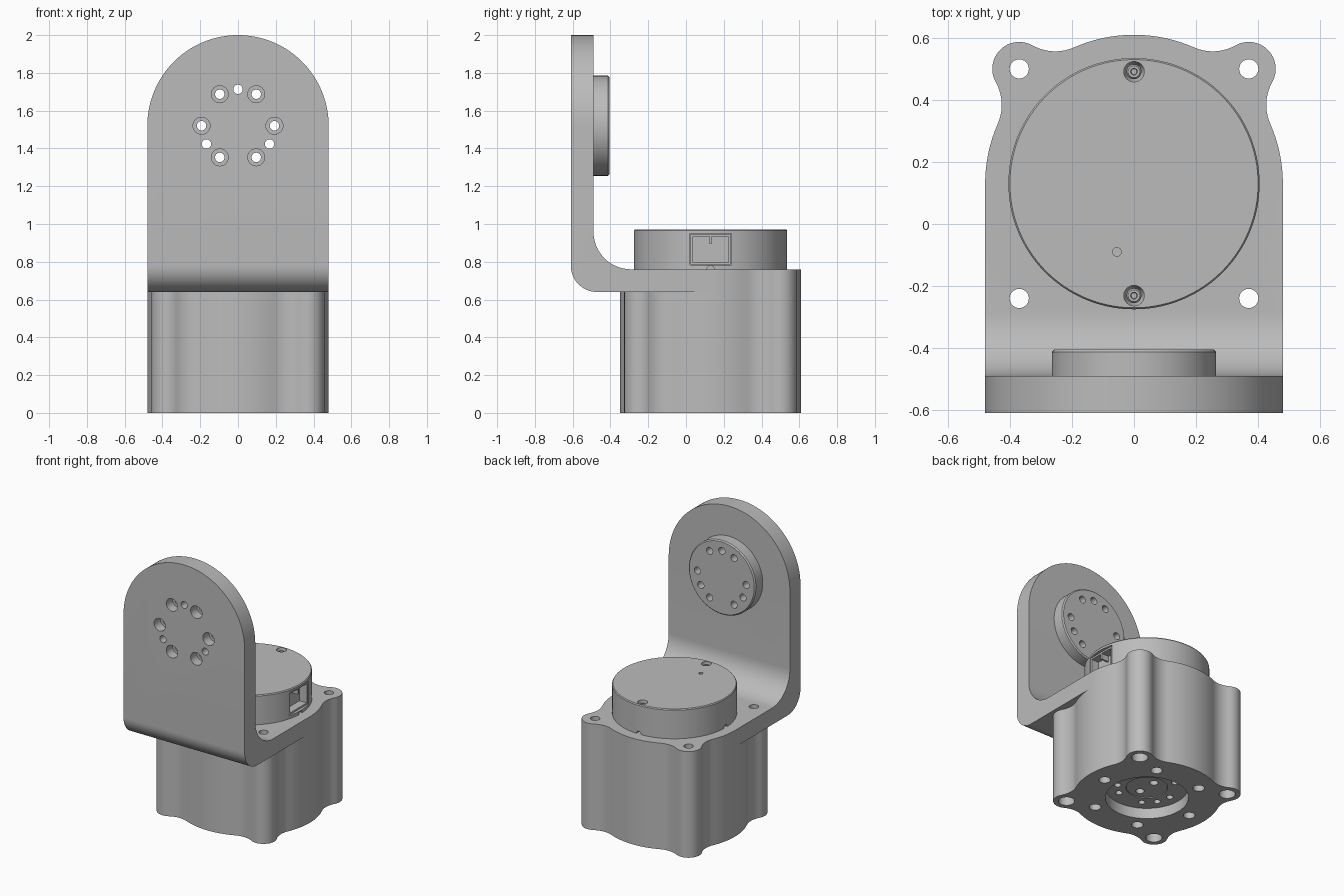
import bpy, bmesh
from math import sin, cos, pi, radians, atan2, acos, hypot
from mathutils import Matrix, Vector

if "Cube" in bpy.data.objects:
    bpy.data.objects.remove(bpy.data.objects["Cube"], do_unlink=True)

metal = bpy.data.materials.new("plain grey metal")
metal.use_nodes = True
GREY = (0.5, 0.5, 0.5, 1)
metal.diffuse_color = GREY
metal.node_tree.nodes["Principled BSDF"].inputs["Base Color"].default_value = GREY

CY = 0.13        # y of the motor axis
R = 0.48         # body radius and half width of the bracket
PIVOT = 1.52     # height of the upper hub
DECK, TOP = 0.64, 0.76


def finish(name, bm):
    bmesh.ops.recalc_face_normals(bm, faces=bm.faces[:])
    mesh = bpy.data.meshes.new(name)
    bm.to_mesh(mesh)
    bm.free()
    mesh.materials.append(metal)
    ob = bpy.data.objects.new(name, mesh)
    bpy.context.collection.objects.link(ob)
    return ob


def prism(name, pts, place, lo, hi):
    """Extrude a 2D outline; place(u, v, w) maps it into space."""
    bm = bmesh.new()
    a = [bm.verts.new(place(u, v, lo)) for u, v in pts]
    b = [bm.verts.new(place(u, v, hi)) for u, v in pts]
    bm.faces.new(a)
    bm.faces.new(b)
    for i in range(len(pts)):
        j = (i + 1) % len(pts)
        bm.faces.new((a[i], a[j], b[j], b[i]))
    return finish(name, bm)


def lathe(bm, profile, at=(0, 0, 0), turn=None, n=24):
    """Add a closed solid of revolution given (radius, height) pairs."""
    m = Matrix.Translation(at) @ (turn or Matrix())
    rings = [[bm.verts.new(m @ Vector((r * cos(2 * pi * i / n), r * sin(2 * pi * i / n), z)))
              for i in range(n)] for r, z in profile]
    for a, b in zip(rings, rings[1:]):
        for i in range(n):
            j = (i + 1) % n
            bm.faces.new((a[i], a[j], b[j], b[i]))
    bm.faces.new(rings[0])
    bm.faces.new(rings[-1])


def box(bm, lo, hi):
    lo, hi = Vector(lo), Vector(hi)
    m = Matrix.Translation((lo + hi) / 2) @ Matrix.Diagonal((*(hi - lo), 1))
    bmesh.ops.create_cube(bm, size=1, matrix=m)


def turned(name, profile, at=(0, 0, 0), turn=None, n=96):
    bm = bmesh.new()
    lathe(bm, profile, at, turn, n)
    return finish(name, bm)


def boolean(ob, tool, op="DIFFERENCE", keep=False):
    mod = ob.modifiers.new("cut", "BOOLEAN")
    mod.operation, mod.solver, mod.object = op, "EXACT", tool
    bpy.context.view_layer.objects.active = ob
    bpy.ops.object.modifier_apply(modifier=mod.name)
    if not keep:
        bpy.data.objects.remove(tool, do_unlink=True)


def arc(c, r, a0, a1, n):
    """Shorter arc from a0 to a1, without its last point."""
    d = (a1 - a0 + pi) % (2 * pi) - pi
    return [(c[0] + r * cos(a0 + d * i / n), c[1] + r * sin(a0 + d * i / n)) for i in range(n)]


def polar(r, a):
    return (r * cos(a), r * sin(a))


def toward(p, q):
    return atan2(q[1] - p[1], q[0] - p[0])


def lobed_outline():
    """Round body with four corner lobes blended in by fillets."""
    lobe_r, fil, dist = 0.087, 0.15, hypot(0.37, 0.37)
    d1, d2 = R + fil, lobe_r + fil
    a = pi / 4 - acos((d1 * d1 + dist * dist - d2 * d2) / (2 * d1 * dist))
    o, pts = (0, 0), []
    for k in range(4):
        t = k * pi / 2
        lobe = polar(dist, t + pi / 4)
        f1, f2 = polar(d1, t + a), polar(d1, t + pi / 2 - a)
        pts += arc(o, R, t - a, t + a, 16)
        pts += arc(f1, fil, toward(f1, o), toward(f1, lobe), 10)
        pts += arc(lobe, lobe_r, toward(lobe, f1), toward(lobe, f2), 16)
        pts += arc(f2, fil, toward(f2, lobe), toward(f2, o), 10)
    return [(x, y + CY) for x, y in pts]


def bolt_circle(r, count, start=0.0):
    return [polar(r, start + 2 * pi * i / count) for i in range(count)]


HUB_BOLTS = bolt_circle(0.193, 6)
HUB_PINS = bolt_circle(0.193, 3, pi / 2)
CORNERS = [(sx * 0.37, CY + sy * 0.37) for sx in (-1, 1) for sy in (-1, 1)]
outline = lobed_outline()
parts = []

# gear housing with lobes
housing = prism("gear_housing", outline, lambda u, v, w: (u, v, w), 0, DECK)

# bent bracket: side profile trimmed by the front arch and the top outline
side = [(0.7, DECK), (0.7, TOP)]
side += arc((-0.29, 0.96), 0.2, -pi / 2, -pi, 16) + [(-0.49, 0.96), (-0.49, 2.1), (-0.61, 2.1)]
side += arc((-0.47, 0.78), 0.14, pi, 1.5 * pi, 16) + [(-0.47, DECK)]
bracket = prism("bent_bracket", side, lambda u, v, w: (w, u, v), -0.6, 0.6)
arch = arc((0, PIVOT), R, 0, pi / 2, 32) + arc((0, PIVOT), R, pi / 2, pi, 32)
arch += [(-R, PIVOT), (-R, 0.3), (R, 0.3)]
boolean(bracket, prism("arch_trim", arch, lambda u, v, w: (u, w, v), -1, 1), "INTERSECT")
deck = [p for p in outline if p[1] >= CY - 1e-6] + [(-R, -0.8), (R, -0.8)]
boolean(bracket, prism("deck_trim", deck, lambda u, v, w: (u, v, w), 0, 3), "INTERSECT")

# upper hub on the inside of the arm
to_y = Matrix.Rotation(-pi / 2, 4, "X")
hub = turned("upper_hub", [(0.265, -0.49), (0.265, -0.413), (0.257, -0.405)],
             (0, 0, PIVOT), to_y)

# bolt and pin holes through arm and hub
bm = bmesh.new()
for x, z in HUB_BOLTS:
    lathe(bm, [(0.045, -0.65), (0.045, -0.54), (0.025, -0.54), (0.025, -0.35)], (x, 0, PIVOT + z), to_y)
for x, z in HUB_PINS:
    lathe(bm, [(0.025, -0.65), (0.025, -0.35)], (x, 0, PIVOT + z), to_y)
drill = finish("hub_drill", bm)
boolean(bracket, drill, keep=True)
boolean(hub, drill)

# corner holes, underside holes and the output recess
bm = bmesh.new()
for x, y in CORNERS:
    lathe(bm, [(0.053, -0.1), (0.053, 0.1), (0.031, 0.1), (0.031, 0.9)], (x, y, 0))
for x, y in bolt_circle(0.358, 6):
    lathe(bm, [(0.038, -0.1), (0.038, 0.12)], (x, y + CY, 0))
lathe(bm, [(0.27, -0.1), (0.27, 0.15)], (0, CY, 0), n=96)
drill = finish("body_drill", bm)
boolean(housing, drill, keep=True)
boolean(bracket, drill)

# output flange set into the underside
flange = turned("output_flange", [(0.268, 0.075), (0.268, 0.15)], (0, CY, 0))
bm = bmesh.new()
for x, y in HUB_BOLTS + HUB_PINS:
    lathe(bm, [(0.022, 0), (0.022, 0.13)], (x, y + CY, 0))
lathe(bm, [(0.135, 0), (0.135, 0.2)], (0, CY, 0), n=64)
boolean(flange, finish("flange_drill", bm))
plug = turned("output_plug", [(0.133, 0.08), (0.133, 0.15)], (0, CY, 0), n=64)
bm = bmesh.new()
for s in (-1, 1):
    lathe(bm, [(0.028, 0), (0.028, 0.12)], (0, CY + s * 0.07, 0))
boolean(plug, finish("plug_drill", bm))

# motor cap with screw wells, status hole, side vents and socket opening
cap = turned("motor_cap", [(0.405, TOP), (0.405, 0.965), (0.4, 0.972)], (0, CY, 0), n=128)
SCREWS = [(0, CY + s * 0.361) for s in (-1, 1)]
bm = bmesh.new()
for x, y in SCREWS:
    lathe(bm, [(0.02, 0.92), (0.033, 0.945), (0.033, 1.05)], (x, y, 0))
lathe(bm, [(0.014, 0.93), (0.014, 1.05)], (-0.055, -0.09, 0))
for k in range(4):
    spin = Matrix.Rotation(k * pi / 2, 4, "Z") @ Matrix.Rotation(pi / 2, 4, "Y")
    lathe(bm, [(0.02, 0.37), (0.02, 0.45)], (0, CY, TOP), spin)
box(bm, (0.3, 0.02, 0.783), (0.5, 0.24, 0.95))
boolean(cap, finish("cap_drill", bm))

# screw heads in the wells
bm = bmesh.new()
for x, y in SCREWS:
    lathe(bm, [(0.024, 0.92), (0.024, 0.95), (0.019, 0.957), (0.011, 0.957), (0.009, 0.94)], (x, y, 0))
screws = finish("cap_screws", bm)

# cable socket: open shell with a key rib
bm = bmesh.new()
box(bm, (0.29, 0.024, 0.785), (0.388, 0.236, 0.946))
socket = finish("cable_socket", bm)
bm = bmesh.new()
box(bm, (0.33, 0.036, 0.797), (0.5, 0.224, 0.934))
boolean(socket, finish("socket_cavity", bm))
bm = bmesh.new()
box(bm, (0.33, 0.124, 0.895), (0.387, 0.136, 0.936))
rib = finish("socket_key", bm)

# smooth the curved walls, keep machined edges crisp
parts = [housing, bracket, hub, flange, plug, cap, screws, socket, rib]
for ob in bpy.context.selected_objects:
    ob.select_set(False)
for ob in parts:
    ob.select_set(True)
bpy.context.view_layer.objects.active = housing
bpy.ops.object.shade_smooth_by_angle(angle=radians(30))
